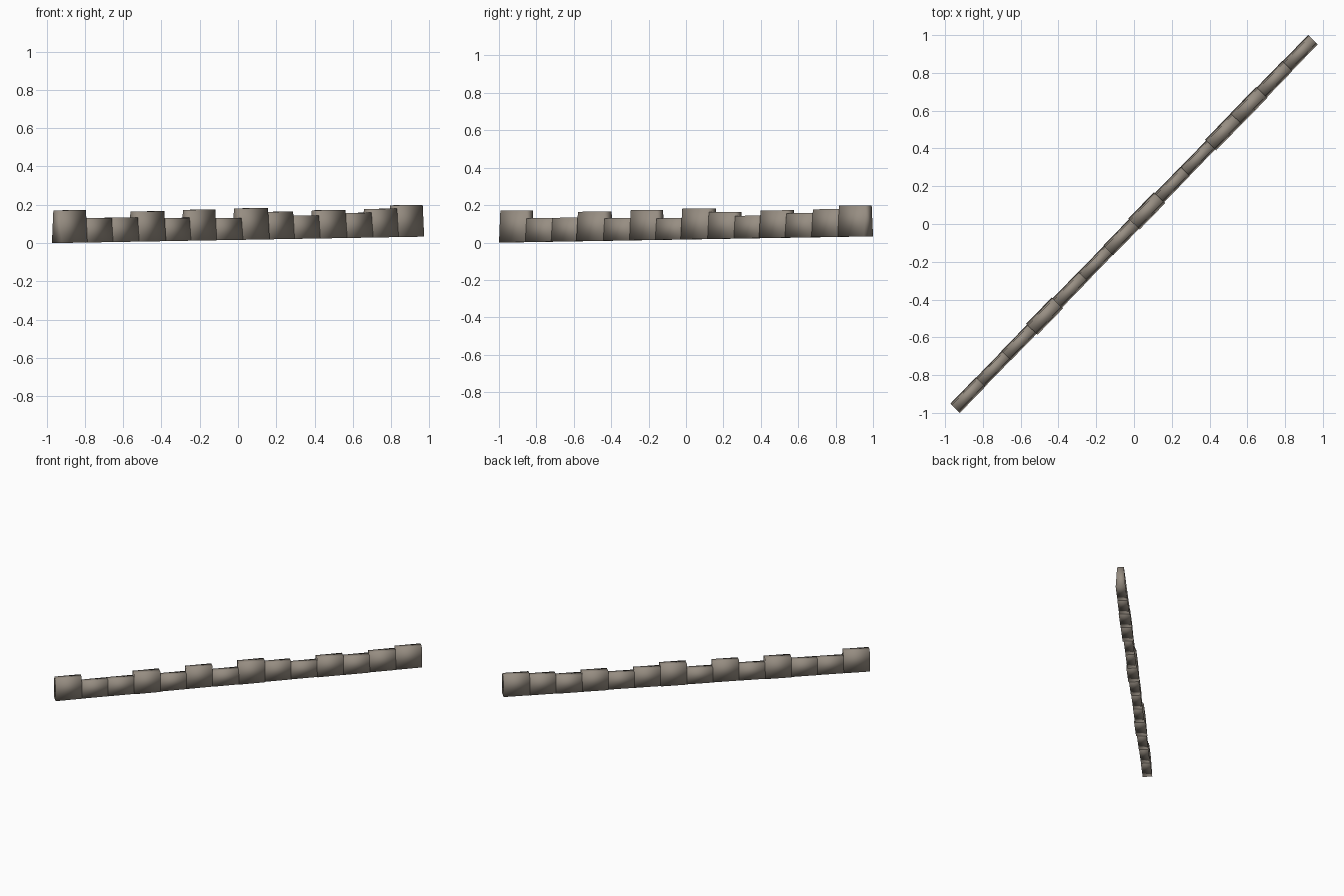
import bpy, bmesh
from mathutils import Vector

cube = bpy.data.objects.get("Cube")
if cube:
    bpy.data.objects.remove(cube, do_unlink=True)

# One weathered stone colour
stone = bpy.data.materials.new("warm_grey_stone")
stone.use_nodes = True
colour = (0.31, 0.27, 0.225, 1)
stone.diffuse_color = colour
bsdf = stone.node_tree.nodes["Principled BSDF"]
bsdf.inputs["Base Color"].default_value = colour
bsdf.inputs["Roughness"].default_value = 0.9

# The wall runs diagonally and climbs gently from one end to the other
start = Vector((-0.947, -0.9755, 0.0))
end = Vector((0.947, 0.9755, 0.033))
run = end - start
side = Vector((-run.y, run.x, 0)).normalized()
up = Vector((0, 0, 1))

# Height and base thickness of each stone, in order along the wall
heights = [.17, .127, .127, .157, .12, .161, .115, .164, .143, .121, .147, .13, .149, .166]
widths = [.07, .067, .07, .083, .07, .068, .073, .083, .069, .067, .081, .083, .075, .071]
TAPER = 0.7  # the top is thinner than the foot


def wall_stone(index, height, width):
    """Upright stone block, tapering in thickness towards the top."""
    count = len(heights)
    bm = bmesh.new()
    bmesh.ops.create_cube(bm, size=1)
    for v in bm.verts:
        along = (index + 0.5 + v.co.x) / count
        top = v.co.z > 0
        thickness = width * (TAPER if top else 1)
        v.co = start + run * along + side * v.co.y * thickness + up * (height if top else 0)
    for face in bm.faces:
        face.smooth = True
    mesh = bpy.data.meshes.new(f"wall_stone_{index + 1}")
    bm.to_mesh(mesh)
    bm.free()
    mesh.materials.append(stone)
    obj = bpy.data.objects.new(mesh.name, mesh)
    bpy.context.collection.objects.link(obj)


for i, (h, w) in enumerate(zip(heights, widths)):
    wall_stone(i, h, w)
